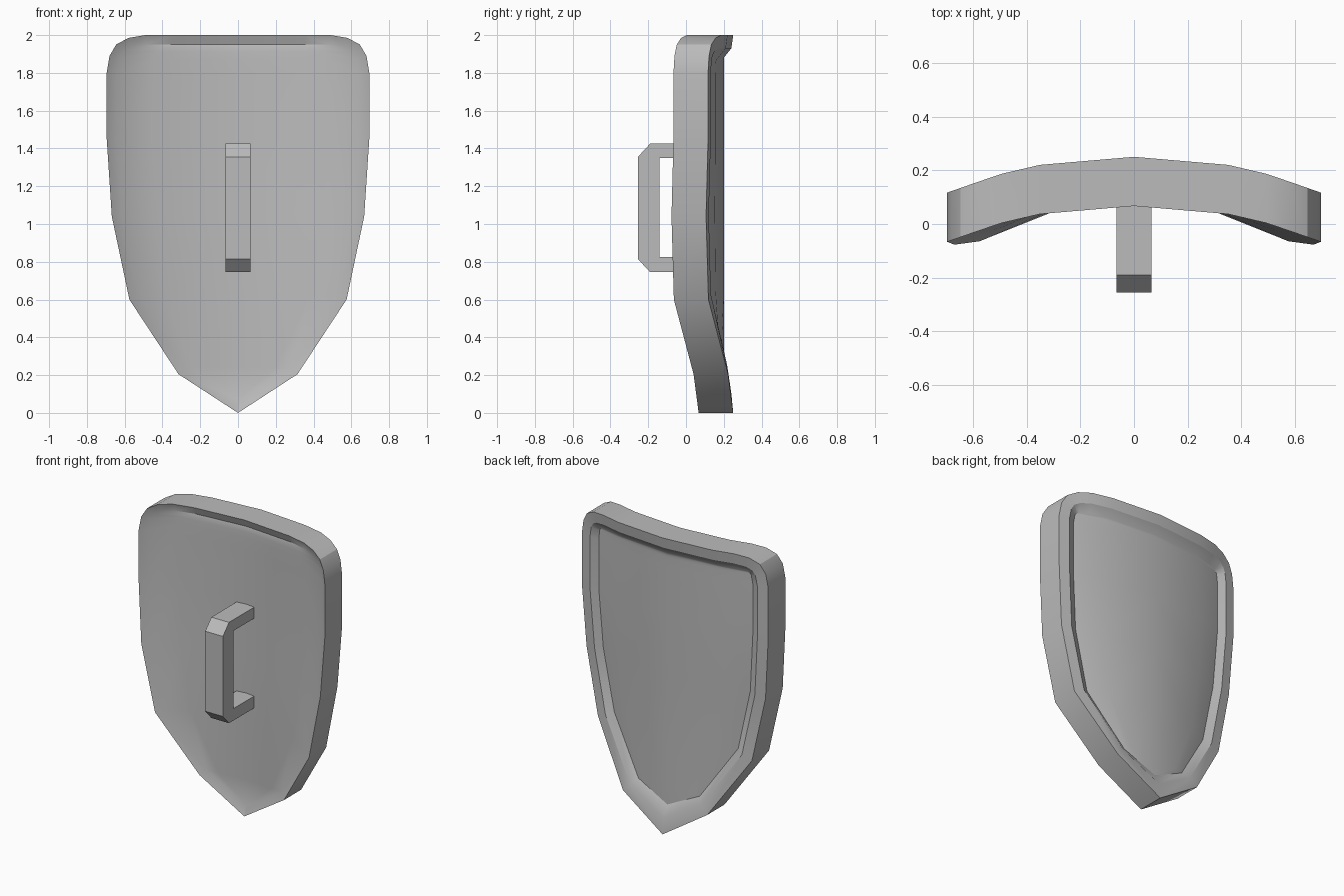
import bpy, bmesh, math
from mathutils import Vector

cube = bpy.data.objects.get("Cube")
if cube:
    bpy.data.objects.remove(cube, do_unlink=True)

grey = bpy.data.materials.new("mid_grey")
grey.use_nodes = True
COLOUR = (0.5, 0.5, 0.5, 1)
grey.diffuse_color = COLOUR
grey.node_tree.nodes["Principled BSDF"].inputs["Base Color"].default_value = COLOUR

# Half outline (x, z) from top centre round to the bottom tip
OUTLINE = [(0, 2), (.35, 2), (.49, 2), (.58, 1.985), (.645, 1.95), (.68, 1.89),
           (.695, 1.8), (.695, 1.45), (.668, 1.04), (.575, .6), (.315, .205), (0, 0)]
BOW = [(0, .25), (.35, .22), (.5, .185), (.7, .115)]
LAST = len(OUTLINE) - 1
SWEEP = {8: -.02, 9: -.04}   # extra forward bend of the lower sides
THICK = .183


def bow(x):
    """Depth of the convex face at a given x."""
    for (x0, y0), (x1, y1) in zip(BOW, BOW[1:]):
        if x <= x1:
            break
    return y0 + (y1 - y0) * (x - x0) / (x1 - x0)


def inset(d):
    """Half outline moved inwards by d with mitred corners."""
    pts = [Vector(p) for p in OUTLINE]
    flip = lambda p: Vector((-p.x, p.y))
    full = [flip(pts[1])] + pts + [flip(pts[-2])]
    result = []
    for a, b, c in zip(full, full[1:], full[2:]):
        e, f = (b - a).normalized(), (c - b).normalized()
        n, m = Vector((e.y, -e.x)), Vector((f.y, -f.x))
        result.append(b + (n + m) * (d / (1 + n.dot(m))))
    result[0].x = result[-1].x = 0
    return result


def finish(bm, name):
    bmesh.ops.recalc_face_normals(bm, faces=bm.faces[:])
    mesh = bpy.data.meshes.new(name)
    bm.to_mesh(mesh)
    bm.free()
    mesh.materials.append(grey)
    obj = bpy.data.objects.new(name, mesh)
    bpy.context.collection.objects.link(obj)
    bpy.ops.object.select_all(action='DESELECT')
    obj.select_set(True)
    bpy.context.view_layer.objects.active = obj
    bpy.ops.object.shade_smooth_by_angle(angle=math.radians(30))
    return obj


# Shield body: rings from the recessed back panel, over the rim, to the front panel
bm = bmesh.new()


def ring(d, shift, tip_lift=0):
    verts = []
    for i, p in enumerate(inset(d)):
        z = p.y + (tip_lift if i == LAST else 0)
        verts.append(bm.verts.new((p.x, bow(p.x) + SWEEP.get(i, 0) + shift, z)))
    return verts


def panel(edge, shift):
    """Fill a ring with rows running from the centre line to the side."""
    rows = [edge[:3]]
    for i in range(3, LAST):
        side = edge[i].co
        row = [bm.verts.new((side.x * t, bow(side.x * t) + SWEEP.get(i, 0) * t ** 3 + shift, side.z))
               for t in (0, .714)]
        rows.append(row + [edge[i]])
    for a, b in zip(rows, rows[1:]):
        for k in range(2):
            bm.faces.new((a[k], a[k + 1], b[k + 1], b[k]))
    for k in range(2):
        bm.faces.new((rows[-1][k], rows[-1][k + 1], edge[LAST]))


rings = [ring(.12, -.05, .04), ring(.07, -.01, .02), ring(0, 0),
         ring(0, -THICK), ring(.05, .02 - THICK, .01)]
for a, b in zip(rings, rings[1:]):
    for i in range(LAST):
        bm.faces.new((a[i], a[i + 1], b[i + 1], b[i]))
panel(rings[0], -.05)
panel(rings[-1], .02 - THICK)
bmesh.ops.mirror(bm, geom=bm.verts[:] + bm.edges[:] + bm.faces[:], axis='X', merge_dist=.0005)
finish(bm, "shield_body")

# Handle: chamfered bracket profile (y, z) extruded across x
PROFILE = [(.11, .745), (-.19, .745), (-.255, .815), (-.255, 1.355), (-.19, 1.425),
           (.11, 1.425), (.11, 1.35), (-.14, 1.35), (-.14, .825), (.11, .825)]
bm = bmesh.new()
face = bm.faces.new([bm.verts.new((-.066, y, z)) for y, z in PROFILE])
grown = bmesh.ops.extrude_face_region(bm, geom=[face])
bmesh.ops.translate(bm, vec=(.132, 0, 0),
                    verts=[v for v in grown["geom"] if isinstance(v, bmesh.types.BMVert)])
finish(bm, "handle")
